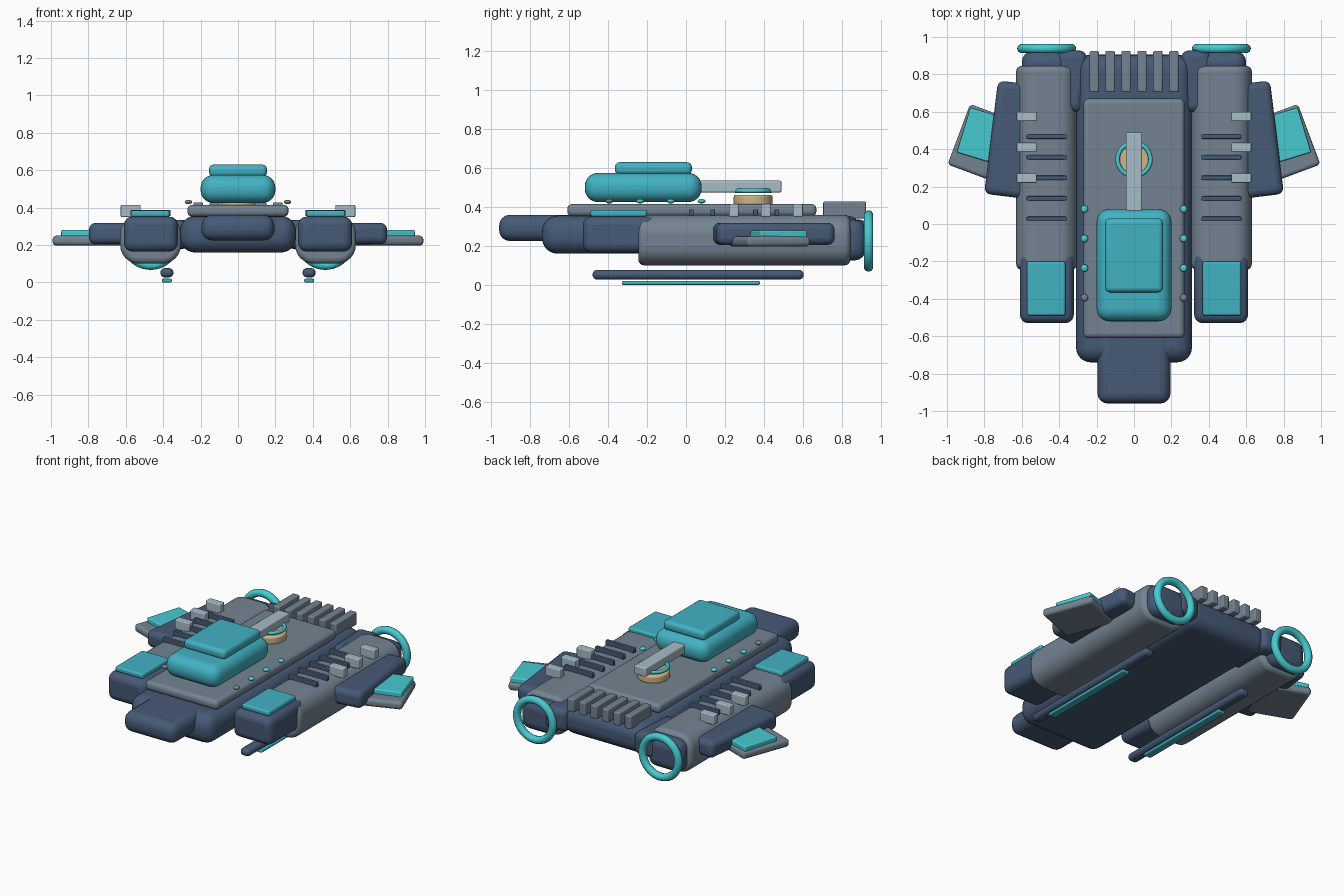
import bpy, math
from mathutils import Vector

if "Cube" in bpy.data.objects:
    bpy.data.objects.remove(bpy.data.objects["Cube"], do_unlink=True)


def material(name, *rgb):
    lin = [((c / 255 + 0.055) / 1.055) ** 2.4 for c in rgb] + [1]
    m = bpy.data.materials.new(name)
    m.use_nodes = True
    m.diffuse_color = lin
    m.node_tree.nodes["Principled BSDF"].inputs["Base Color"].default_value = lin
    return m


navy = material("navy", 70, 90, 118)
grey = material("slate grey", 116, 132, 146)
teal = material("teal", 66, 178, 196)
glow = material("bright aqua", 70, 203, 210)
pale = material("pale steel", 168, 188, 198)
tan = material("brass tan", 208, 182, 138)


def finish(name, mat):
    ob = bpy.context.object
    ob.name = name
    ob.data.materials.append(mat)
    bpy.ops.object.shade_smooth_by_angle(angle=math.radians(40))
    return ob


def box(name, mat, lo, hi, bevel=0.01, turn=0, segments=4, long_bevel=0):
    """Rounded box between two corners, turned about its own centre."""
    lo, hi = Vector(lo), Vector(hi)
    bpy.ops.mesh.primitive_cube_add(size=1, location=(lo + hi) / 2)
    ob = bpy.context.object
    ob.scale = hi - lo
    bpy.ops.object.transform_apply(location=False, rotation=False, scale=True)
    ob.rotation_euler.z = math.radians(turn)
    if long_bevel:  # round only the edges running along y
        w = ob.data.attributes.new("bevel_weight_edge", "FLOAT", "EDGE")
        for e in ob.data.edges:
            a, b = (ob.data.vertices[i].co for i in e.vertices)
            w.data[e.index].value = float(abs(a.y - b.y) > 0.1)
        m = ob.modifiers.new("long edges", "BEVEL")
        m.limit_method, m.width, m.segments = "WEIGHT", long_bevel, 6
    if bevel:
        m = ob.modifiers.new("round", "BEVEL")
        m.width, m.segments = bevel, segments
        m.limit_method, m.angle_limit = "ANGLE", math.radians(40)
    return finish(name, mat)


def pair(name, mat, lo, hi, bevel=0.01, turn=0, **kw):
    """The same box on the left (+x) and the right (-x)."""
    box("left_" + name, mat, lo, hi, bevel, turn, **kw)
    box("right_" + name, mat, (-hi[0], lo[1], lo[2]), (-lo[0], hi[1], hi[2]),
        bevel, -turn, **kw)


def ring(name, mat, loc, radius, thick, tilt=0):
    bpy.ops.mesh.primitive_torus_add(location=loc, rotation=(tilt, 0, 0),
                                     major_radius=radius, minor_radius=thick,
                                     major_segments=40, minor_segments=10)
    return finish(name, mat)


# Central hull, nose and deck
box("hull", navy, (-0.31, -0.74, 0.16), (0.31, 0.905, 0.355), 0.08, segments=6)
box("nose", navy, (-0.195, -0.96, 0.225), (0.195, -0.55, 0.36), 0.055)
box("deck", grey, (-0.27, -0.61, 0.352), (0.27, 0.67, 0.415), 0.025)

# Canopy
box("canopy", teal, (-0.2, -0.52, 0.425), (0.2, 0.08, 0.575), 0.068, segments=6)
box("canopy_roof", teal, (-0.155, -0.365, 0.565), (0.155, 0.03, 0.63), 0.025)

# Turret
bpy.ops.mesh.primitive_cylinder_add(vertices=40, radius=0.1, depth=0.055,
                                    location=(0, 0.345, 0.435))
bevel = bpy.context.object.modifiers.new("round", "BEVEL")
bevel.width, bevel.segments = 0.012, 3
bevel.limit_method = "ANGLE"
finish("turret_base", tan)
ring("turret_ring", glow, (0, 0.345, 0.483), 0.088, 0.012)
box("turret_barrel", pale, (-0.043, 0.03, 0.475), (0.043, 0.49, 0.535), 0.008)

# Rear cooling fins
for i in range(6):
    x = (i - 2.5) * 0.085
    box(f"cooling_fin_{i + 1}", grey, (x - 0.025, 0.705, 0.34),
        (x + 0.025, 0.925, 0.428), 0.008)

# Deck rivets, the front pair unlit
for i in range(4):
    for side, s in (("left", 1), ("right", -1)):
        bpy.ops.mesh.primitive_uv_sphere_add(segments=16, ring_count=8, radius=0.02,
                                             location=(s * 0.265, 0.08 - i * 0.158, 0.43))
        bpy.context.object.scale.z = 0.6
        finish(f"{side}_rivet_{i + 1}", grey if i == 3 else glow)

# Side nacelles with intakes and struts
pair("nacelle", grey, (0.305, -0.245, 0.1), (0.63, 0.845, 0.36), 0.03,
     long_bevel=0.1)
pair("intake", navy, (0.322, -0.53, 0.165), (0.61, -0.15, 0.352), 0.045)
pair("intake_plate", teal, (0.367, -0.49, 0.35), (0.573, -0.2, 0.385), 0.012)
pair("nozzle", navy, (0.345, 0.78, 0.125), (0.6, 0.925, 0.335), 0.06)
pair("rear_strut", navy, (0.26, 0.6, 0.18), (0.42, 0.93, 0.335), 0.04, 4)

# Nozzle rings
for side, s in (("left", 1), ("right", -1)):
    ring(side + "_nozzle_ring", glow, (s * 0.467, 0.938, 0.225), 0.133, 0.025,
         math.pi / 2)

# Nacelle vents and blocks
for i in range(5):
    y = 0.027 + i * 0.11
    pair(f"vent_bar_{i + 1}", navy, (0.36, y - 0.012, 0.355), (0.574, y + 0.012, 0.388), 0.005)
for i in range(3):
    y = 0.245 + i * 0.165
    pair(f"nacelle_block_{i + 1}", pale, (0.52, y - 0.025, 0.35),
         (0.627, y + 0.025, 0.415), 0.006)

# Wings: root, tip and lit panel
pair("wing_root", navy, (0.525, 0.145, 0.205), (0.765, 0.755, 0.318), 0.035, 7)
pair("wing_tip", grey, (0.646, 0.255, 0.197), (0.946, 0.6, 0.25), 0.02, 20.5)
pair("wing_panel", glow, (0.725, 0.35, 0.24), (0.915, 0.6, 0.28), 0.008, 17)

# Landing skids
pair("skid", navy, (0.345, -0.48, 0.027), (0.415, 0.605, 0.077), 0.024)
pair("skid_strip", teal, (0.353, -0.33, 0), (0.407, 0.38, 0.02), 0.008)
